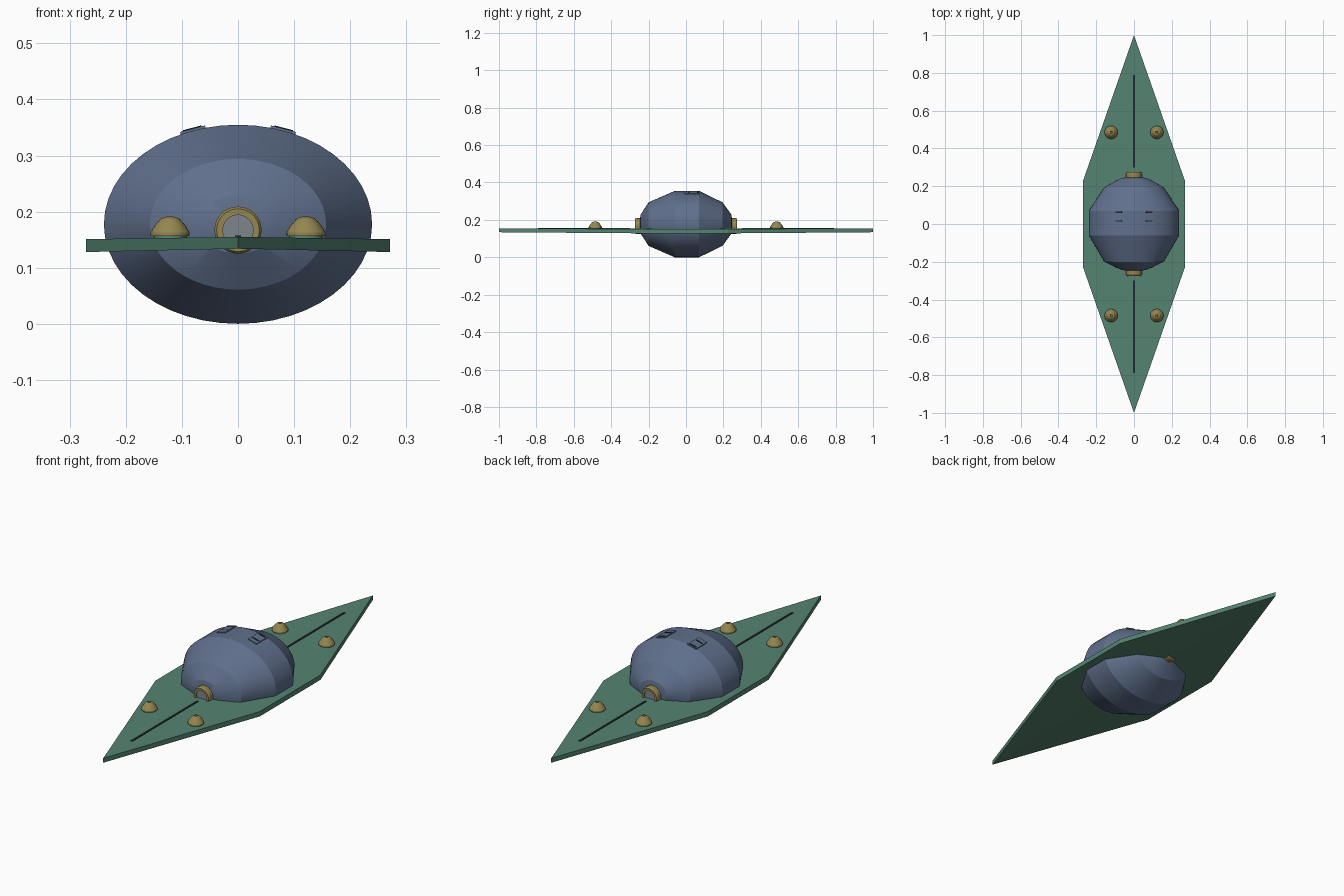
import bpy, math
from math import cos, sin, tau

cube = bpy.data.objects.get("Cube")
if cube:
    bpy.data.objects.remove(cube)


def material(name, rgb):
    m = bpy.data.materials.new(name)
    m.use_nodes = True
    m.diffuse_color = (*rgb, 1)
    bsdf = next(n for n in m.node_tree.nodes if n.type == 'BSDF_PRINCIPLED')
    bsdf.inputs["Base Color"].default_value = (*rgb, 1)
    return m


GREEN = material("deck green", (0.09, 0.23, 0.165))
BLUE = material("hull slate blue", (0.115, 0.16, 0.26))
GOLD = material("brass", (0.30, 0.24, 0.08))
GREY = material("lens grey", (0.20, 0.24, 0.27))
DARK = material("slot black", (0.015, 0.02, 0.025))


def build(name, verts, faces, mat, smooth=False):
    me = bpy.data.meshes.new(name)
    me.from_pydata(verts, [], faces)
    me.materials.append(mat)
    ob = bpy.data.objects.new(name, me)
    bpy.context.collection.objects.link(ob)
    bpy.ops.object.select_all(action='DESELECT')
    ob.select_set(True)
    bpy.context.view_layer.objects.active = ob
    bpy.ops.object.mode_set(mode='EDIT')
    bpy.ops.mesh.select_all(action='SELECT')
    bpy.ops.mesh.remove_doubles(threshold=0.00001)
    bpy.ops.mesh.normals_make_consistent(inside=False)
    bpy.ops.object.mode_set(mode='OBJECT')
    if smooth:
        bpy.ops.object.shade_smooth_by_angle(angle=math.radians(20))
    return ob


def lathe(name, profile, mat, axis, centre, n=32, squash=1.0, closed=False):
    """Revolve (radius, height) pairs about the y or z axis."""
    verts, faces = [], []
    for r, h in profile:
        for i in range(n):
            a, b = r * cos(tau * i / n), r * squash * sin(tau * i / n)
            verts.append((a, h, b) if axis == 'y' else (a, b, h))
    rows = len(profile)
    for j in range(rows if closed else rows - 1):
        k = (j + 1) % rows
        for i in range(n):
            i2 = (i + 1) % n
            faces.append((j * n + i, j * n + i2, k * n + i2, k * n + i))
    ob = build(name, verts, faces, mat, True)
    ob.location = centre
    return ob


def box(name, size, centre, mat, tilt=0.0):
    x, y, z = (s / 2 for s in size)
    verts = [(a, b, c) for a in (-x, x) for b in (-y, y) for c in (-z, z)]
    faces = [(0, 1, 3, 2), (4, 6, 7, 5), (0, 4, 5, 1),
             (2, 3, 7, 6), (0, 2, 6, 4), (1, 5, 7, 3)]
    ob = build(name, verts, faces, mat)
    ob.location = centre
    ob.rotation_euler.y = tilt
    return ob


# Diamond deck, slightly lower at its side corners
outline = [(0, -1), (0.271, -0.225), (0.271, 0.225), (0, 1), (-0.271, 0.225), (-0.271, -0.225)]
top = [(x, y, 0.151 if x else 0.155) for x, y in outline]
low = [(x, y, 0.128 if x else 0.134) for x, y in outline]
sides = [(i, (i + 1) % 6, (i + 1) % 6 + 6, i + 6) for i in range(6)]
halves = [(0, 1, 2, 3), (0, 3, 4, 5), (6, 7, 8, 9), (6, 9, 10, 11)]
build("deck", top + low, sides + halves, GREEN)

# Faceted hull, revolved lengthwise
hull = [(0, -0.252), (0.07, -0.242), (0.157, -0.2), (0.239, -0.06),
        (0.239, 0.07), (0.157, 0.195), (0.07, 0.242), (0, 0.252)]
lathe("hull", hull, BLUE, 'y', (0, 0, 0.1775), n=48, squash=0.742)

for s, end in ((-1, "front"), (1, "back")):
    # Port ring and lens at each end
    ring = [(0.042, s * 0.225), (0.042, s * 0.268), (0.038, s * 0.274),
            (0.027, s * 0.274), (0.027, s * 0.225)]
    lathe(end + "_port_ring", ring, GOLD, 'y', (0, 0, 0.167), closed=True)
    lens = [(0, s * 0.268), (0.027, s * 0.268), (0.027, s * 0.23), (0, s * 0.23)]
    lathe(end + "_port_lens", lens, GREY, 'y', (0, 0, 0.167))
    # Centre slot along the deck
    box(end + "_deck_slot", (0.010, 0.49, 0.006), (0, s * 0.545, 0.1545), DARK)
    # Domed knobs on green washers
    for t, side in ((-1, "right"), (1, "left")):
        at = (t * 0.121, s * 0.485, 0)
        washer = [(0, 0.148), (0.03, 0.148), (0.03, 0.159), (0, 0.159)]
        lathe(f"{end}_{side}_washer", washer, GREEN, 'z', at, n=20)
        dome = [(0, 0.157), (0.035, 0.157), (0.035, 0.163), (0.027, 0.176),
                (0.016, 0.188), (0.007, 0.191), (0.005, 0.188), (0, 0.188)]
        lathe(f"{end}_{side}_knob", dome, GOLD, 'z', at, n=20)

# Roof hatches with paired dark vents
tilt = math.radians(14.6)
for t, side in ((-1, "right"), (1, "left")):
    box(side + "_hatch", (0.046, 0.08, 0.008), (t * 0.08, 0.031, 0.344), BLUE, t * tilt)
    for y, place in ((0.016, "front"), (0.062, "back")):
        box(f"{side}_{place}_vent", (0.034, 0.007, 0.004),
            (t * 0.081, y, 0.3475), DARK, t * tilt)
